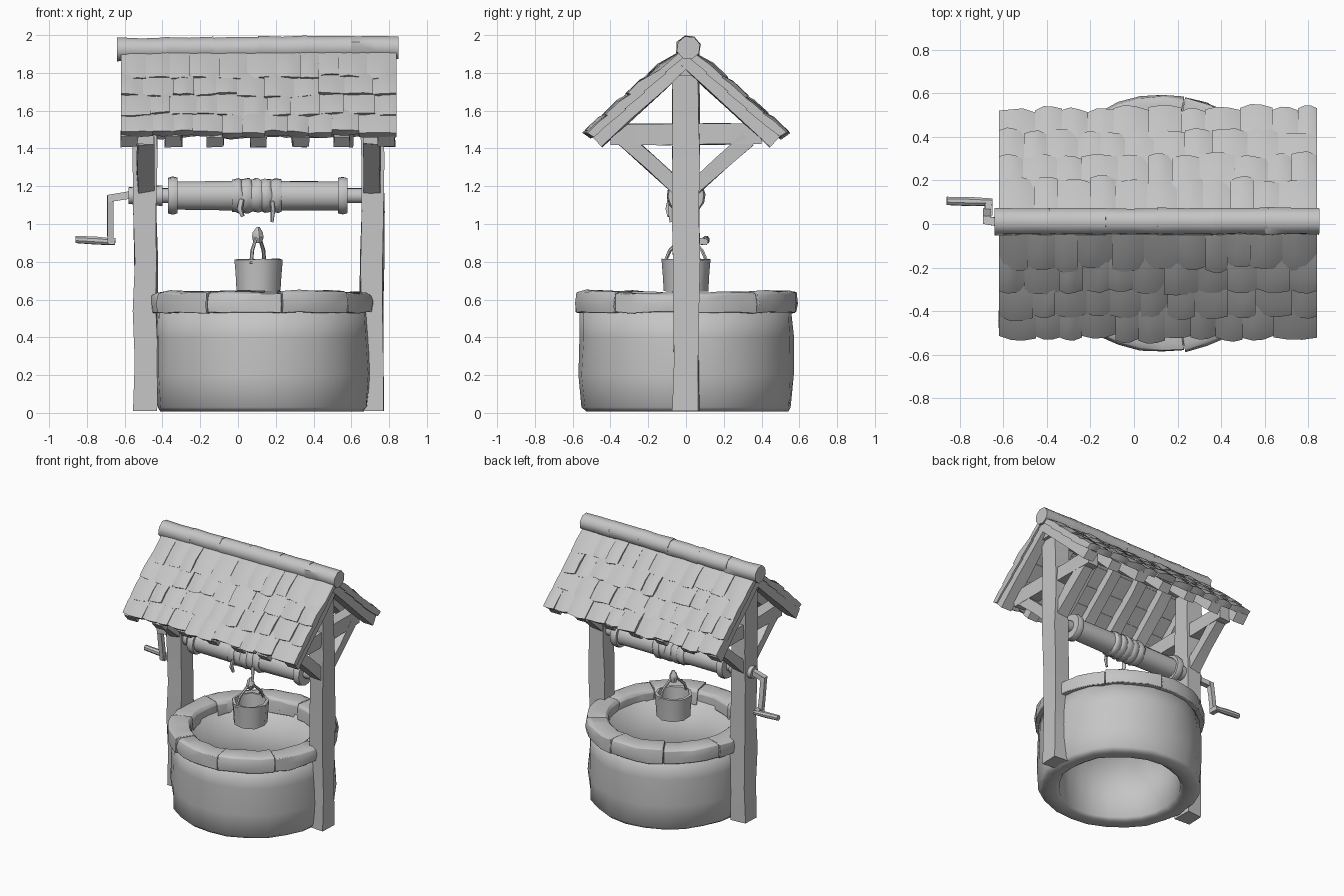
import bpy, bmesh, math, random
from mathutils import Vector

random.seed(7)
if "Cube" in bpy.data.objects:
    bpy.data.objects.remove(bpy.data.objects["Cube"], do_unlink=True)

GREY = (0.56, 0.56, 0.56, 1)
mat = bpy.data.materials.new("weathered grey")
mat.use_nodes = True
mat.diffuse_color = GREY
mat.node_tree.nodes["Principled BSDF"].inputs["Base Color"].default_value = GREY

CX = 0.13                      # centre of the stone ring
POSTS = (-0.49, 0.71)          # post positions along x
SLOPE = math.radians(42)
RIDGE = 1.965                  # height where the roof planes meet


def rnd(a):
    return random.uniform(-a, a)


def loft(bm, rings, closed=False):
    """Skin a row of rings; cap the ends unless the row closes on itself."""
    vs = [[bm.verts.new(p) for p in r] for r in rings]
    n = len(vs[0])
    pairs = list(zip(vs, vs[1:])) + ([(vs[-1], vs[0])] if closed else [])
    for a, b in pairs:
        for i in range(n):
            j = (i + 1) % n
            bm.faces.new((a[i], a[j], b[j], b[i]))
    if not closed:
        bm.faces.new(vs[0][::-1])
        bm.faces.new(vs[-1])


def beam(bm, p, q, w, d, cuts=3, wob=0.006, side=Vector((1, 0, 0))):
    """Rough-hewn square timber, w wide along side and d deep."""
    p, q = Vector(p), Vector(q)
    u = side.normalized()
    v = (q - p).cross(u).normalized()
    rings = []
    for k in range(cuts + 1):
        c = p.lerp(q, k / cuts)
        rings.append([c + u * (a * w / 2 + rnd(wob)) + v * (b * d / 2 + rnd(wob))
                      for a, b in ((-1, -1), (1, -1), (1, 1), (-1, 1))])
    loft(bm, rings)


def tube(bm, path, radii, n=10, wob=0.0):
    """Round bar through the path points with a radius at each."""
    pts = [Vector(p) for p in path]
    rings = []
    for k, c in enumerate(pts):
        t = pts[min(k + 1, len(pts) - 1)] - pts[max(k - 1, 0)]
        u = t.cross(Vector((0, 1, 0.3))).normalized()
        v = t.cross(u).normalized()
        ring = []
        for i in range(n):
            a = math.tau * i / n
            r = radii[k] + rnd(wob)
            ring.append(c + (u * math.cos(a) + v * math.sin(a)) * r)
        rings.append(ring)
    loft(bm, rings)


def finish(name, bm, angle=38, bevel=0.0):
    bmesh.ops.recalc_face_normals(bm, faces=bm.faces)
    me = bpy.data.meshes.new(name)
    bm.to_mesh(me)
    bm.free()
    me.materials.append(mat)
    me.shade_smooth()
    me.set_sharp_from_angle(angle=math.radians(angle))
    ob = bpy.data.objects.new(name, me)
    bpy.context.scene.collection.objects.link(ob)
    if bevel:
        m = ob.modifiers.new("worn edges", 'BEVEL')
        m.width = bevel
        m.segments = 2


def polar(a, r, z):
    return Vector((CX + r * math.cos(a), r * math.sin(a), z))


# Hollow stone wall with a softened foot
bm = bmesh.new()
profile = ((0.425, 0.03), (0.45, 0.012), (0.535, 0.008), (0.56, 0.03), (0.572, 0.2),
           (0.568, 0.4), (0.56, 0.56), (0.435, 0.56))
loft(bm, [[polar(math.tau * k / 24, r + rnd(0.008), z) for r, z in profile]
          for k in range(24)], closed=True)
finish("stone_wall", bm, 100)

# Rim of curved stones
bm = bmesh.new()
stones = 9
for s in range(stones):
    a0 = math.tau * s / stones + 0.003
    a1 = math.tau * (s + 1) / stones - 0.003
    ro, zt = 0.594 + rnd(0.006), 0.643 + rnd(0.006)
    loft(bm, [[polar(a0 + (a1 - a0) * k / 4, r + rnd(0.005), z + rnd(0.005))
               for r, z in ((0.435, 0.53), (ro - 0.005, 0.53), (ro, 0.58), (ro - 0.008, zt - 0.012),
                            (ro - 0.035, zt), (0.45, zt - 0.005), (0.435, zt - 0.025))]
              for k in range(5)])
finish("stone_rim", bm, 60, 0.004)

# Posts
for name, x in zip(("right_post", "left_post"), POSTS):
    bm = bmesh.new()
    beam(bm, (x, 0, 0.01), (x, 0, 1.86), 0.122, 0.138, cuts=7, wob=0.007)
    finish(name, bm, 60)

# Tie beams and diagonal braces
bm = bmesh.new()
for x in POSTS:
    beam(bm, (x, -0.4, 1.475), (x, 0.4, 1.475), 0.09, 0.105)
    for s in (-1, 1):
        beam(bm, (x, s * 0.04, 1.19), (x, s * 0.33, 1.45), 0.085, 0.075, cuts=2)
finish("tie_beams_and_braces", bm)


def roof_point(x, s, n, side):
    """Point at slope distance s and height n off the roof plane."""
    y = s * math.cos(SLOPE) + n * math.sin(SLOPE)
    z = RIDGE - s * math.sin(SLOPE) + n * math.cos(SLOPE)
    return Vector((x, side * y, z))


# Rafters and ridge beam
bm = bmesh.new()
for k in range(7):
    x = -0.565 + k * 0.225
    for side in (-1, 1):
        beam(bm, roof_point(x, 0.04, -0.075, side), roof_point(x + rnd(0.01), 0.705, -0.08, side),
             0.085, 0.07)
beam(bm, (-0.59, 0, 1.83), (0.8, 0, 1.83), 0.1, 0.1, side=Vector((0, 1, 0)))
finish("rafters", bm)

# Closely laid shingles, slightly cupped and uneven
for name, side in (("front_shingles", -1), ("back_shingles", 1)):
    bm = bmesh.new()
    for low in (0.27, 0.42, 0.57, 0.708):
        x = -0.62
        while x < 0.83:
            x1 = x + random.uniform(0.1, 0.17)
            if x1 > 0.76:
                x1 = 0.84
            end, lift, tilt = low + rnd(0.014), rnd(0.007), rnd(0.014)
            rings = []
            for k in range(4):
                f = k / 3
                px = x + (x1 - x) * f
                cup = 0.012 * math.sin(math.pi * f) + tilt * (f - 0.5)
                edge = end + 0.008 * math.sin(math.pi * f) + rnd(0.005)
                mid = low - 0.09 + rnd(0.01)
                row = ((low - 0.23, -0.055), (mid, -0.048), (edge - 0.012, -0.045 + lift),
                       (edge, -0.006 + lift + cup), (mid, -0.004 + cup + lift + rnd(0.004)),
                       (low - 0.23, -0.02))
                rings.append([roof_point(px, s, n, side) for s, n in row])
            loft(bm, rings)
            x = x1
    finish(name, bm, 50)

# Ridge cap of short log pieces
bm = bmesh.new()
pieces = 6
for k in range(pieces):
    x0 = -0.64 + k * 1.49 / pieces
    x1 = x0 + 1.49 / pieces + (0.015 if k < pieces - 1 else 0)
    z = 1.924 + 0.0022 * k
    tube(bm, [(x0, 0.012, z + rnd(0.005)), ((x0 + x1) / 2, 0.012, z), (x1, 0.012, z + rnd(0.005))],
         [0.067 + rnd(0.003), 0.063, 0.064], n=8, wob=0.003)
finish("ridge_cap", bm, 50)


def along_x(bm, steps, z=1.15, n=14, wob=0.0):
    """Lathe around the windlass axis from (x, radius) steps."""
    tube(bm, [(x, 0, z) for x, r in steps], [r for x, r in steps], n, wob)


# Windlass drum with end flanges
bm = bmesh.new()
along_x(bm, ((-0.56, 0.04), (0.68, 0.04)))
along_x(bm, ((-0.33, 0.076), (0.1, 0.08), (0.55, 0.076)), wob=0.003)
for x in (-0.37, 0.53):
    along_x(bm, ((x, 0.095), (x + 0.025, 0.102), (x + 0.05, 0.095)), wob=0.002)
along_x(bm, ((-0.58, 0.045), (-0.4, 0.055)))
finish("windlass", bm)

# Wound rope with loose ends
bm = bmesh.new()
for k in range(5):
    x = -0.005 + k * 0.052
    along_x(bm, ((x - 0.028, 0.084), (x - 0.01, 0.09), (x + 0.01, 0.092), (x + 0.028, 0.084)), wob=0.005)
tube(bm, [(0.02, -0.085, 1.13), (0.01, -0.095, 1.08), (0.025, -0.09, 1.04)], [0.014, 0.016, 0.01], 6)
tube(bm, [(0.18, -0.08, 1.12), (0.185, -0.085, 1.07), (0.18, -0.08, 1.01)], [0.012, 0.012, 0.008], 6)
finish("wound_rope", bm, 60)

# Crank and its grip
bm = bmesh.new()
beam(bm, (-0.56, 0, 1.155), (-0.69, 0.02, 1.135), 0.04, 0.04, 1, 0.002, Vector((0, 1, 0)))
beam(bm, (-0.675, 0.02, 1.15), (-0.675, 0.055, 0.9), 0.034, 0.036, 2, 0.002)
beam(bm, (-0.668, 0.04, 0.908), (-0.668, 0.11, 0.908), 0.034, 0.034, 1, 0.002)
finish("crank_arm", bm)
bm = bmesh.new()
tube(bm, [(-0.65, 0.1, 0.905), (-0.75, 0.103, 0.912), (-0.86, 0.106, 0.918)], [0.018, 0.022, 0.02], 8)
finish("crank_grip", bm)

# Bucket: outer wall, lip, inner wall and floor in one lathe
BX = 0.105
bm = bmesh.new()
rings = []
for r, z in ((0.12, 0.645), (0.125, 0.73), (0.132, 0.813), (0.112, 0.813), (0.1, 0.67)):
    rings.append([(BX + r * math.cos(math.tau * i / 9), r * math.sin(math.tau * i / 9),
                   z + rnd(0.004)) for i in range(9)])
loft(bm, rings)
finish("bucket", bm, 45)

# Bucket handle and knot
bm = bmesh.new()
tube(bm, [(BX - 0.035, -0.115, 0.79), (BX - 0.03, -0.085, 0.86), (BX - 0.01, -0.02, 0.925),
          (BX + 0.01, 0.02, 0.925), (BX + 0.03, 0.085, 0.86), (BX + 0.035, 0.115, 0.79)],
     [0.01] * 6, 6)
tube(bm, [(BX, 0, 0.9), (BX, 0, 0.93), (BX, 0, 0.955), (BX, 0, 0.985)],
     [0.02, 0.033, 0.026, 0.008], 7, 0.003)
finish("bucket_handle", bm)
